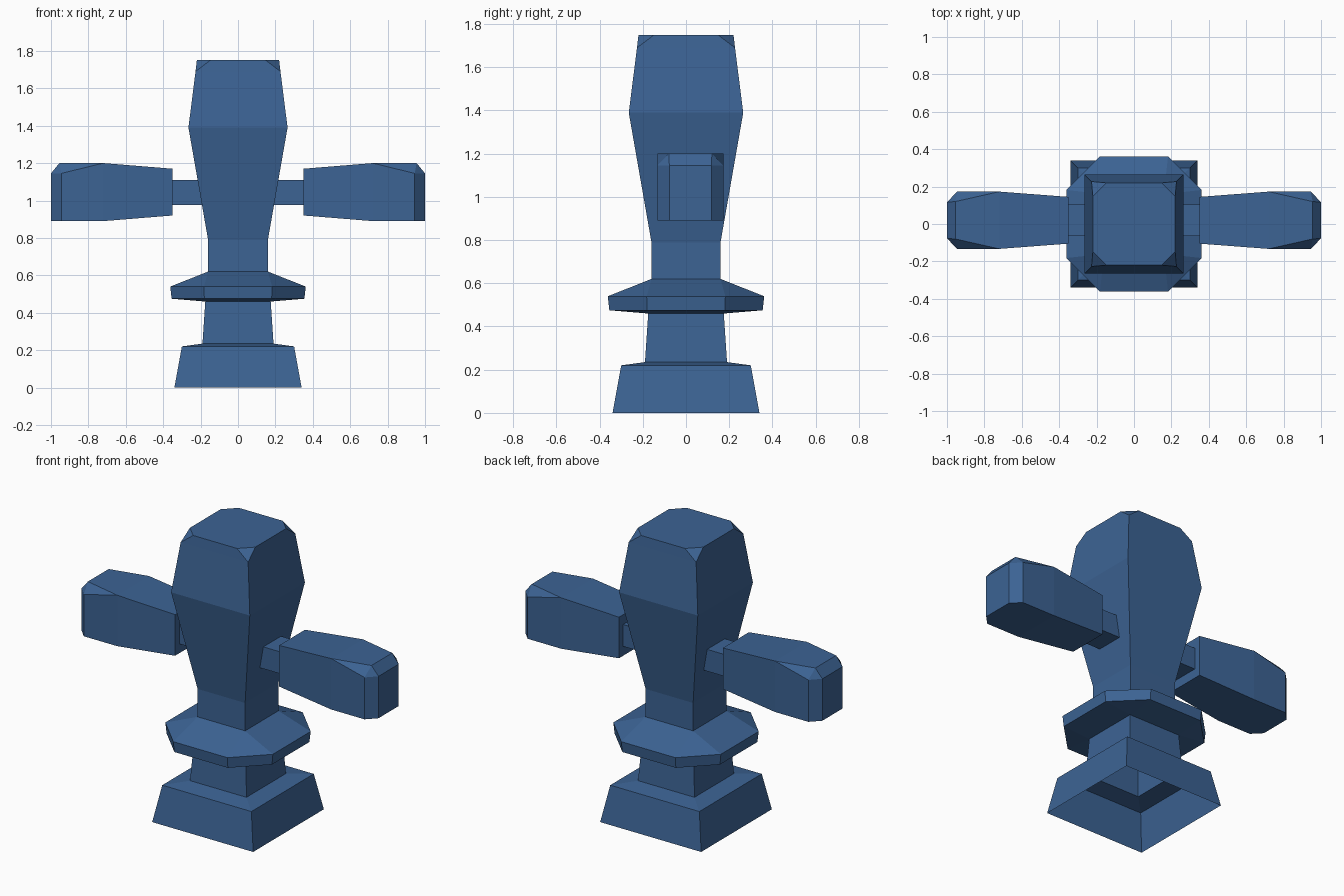
import bpy
import bmesh

old = bpy.data.objects.get("Cube")
if old:
    bpy.data.objects.remove(old, do_unlink=True)

blue = bpy.data.materials.new("steel_blue")
blue.use_nodes = True
colour = (0.045, 0.125, 0.295, 1)
blue.diffuse_color = colour
blue.node_tree.nodes["Principled BSDF"].inputs["Base Color"].default_value = colour


def finish(name, bm):
    """Turn a bmesh into a flat-shaded object."""
    bmesh.ops.recalc_face_normals(bm, faces=bm.faces)
    mesh = bpy.data.meshes.new(name)
    bm.to_mesh(mesh)
    bm.free()
    mesh.materials.append(blue)
    obj = bpy.data.objects.new(name, mesh)
    bpy.context.collection.objects.link(obj)
    return obj


def square_loft(name, rings):
    """Stack square rings (z, half width, corner cut), open at the bottom."""
    bm = bmesh.new()
    loops = []
    for z, h, cut in rings:
        k = h - cut
        outline = [(h, -k), (h, k), (k, h), (-k, h),
                   (-h, k), (-h, -k), (-k, -h), (k, -h)]
        loops.append([bm.verts.new((x, y, z)) for x, y in outline])
    for low, high in zip(loops, loops[1:]):
        for i in range(8):
            j = (i + 1) % 8
            bm.faces.new((low[i], low[j], high[j], high[i]))
    bm.faces.new(loops[-1])
    bmesh.ops.remove_doubles(bm, verts=bm.verts, dist=0.0005)
    return finish(name, bm)


def hull(name, points):
    """Wrap points in a convex solid with clean flat faces."""
    bm = bmesh.new()
    for p in points:
        bm.verts.new(p)
    bmesh.ops.convex_hull(bm, input=bm.verts)
    bmesh.ops.dissolve_limit(bm, angle_limit=0.01, verts=bm.verts, edges=bm.edges)
    return finish(name, bm)


# Hollow foot, stem, eight-sided collar, neck and flared head
square_loft("pedestal_and_head", [
    (0.0, 0.34, 0), (0.22, 0.30, 0), (0.235, 0.19, 0),
    (0.46, 0.175, 0), (0.475, 0.355, 0.175), (0.54, 0.362, 0.18),
    (0.62, 0.16, 0), (0.79, 0.16, 0), (1.39, 0.265, 0),
    (1.69, 0.227, 0), (1.75, 0.22, 0.072),
])

# Side grips on short rods, set slightly towards the back
arm_y = 0.02
for side, word in ((1, "left"), (-1, "right")):
    points = []
    for s in (-1, 1):
        section = [
            (0.35, 0.125, 0.92), (0.35, 0.125, 1.17),
            (0.72, 0.153, 0.89), (0.72, 0.153, 1.2),
            (0.945, 0.153, 0.89), (0.945, 0.153, 1.145),
            (0.955, 0.1, 1.2),
            (1.0, 0.097, 0.89), (1.0, 0.097, 1.145),
        ]
        points += [(side * x, arm_y + s * y, z) for x, y, z in section]
    hull(word + "_grip", points)
    hull(word + "_rod", [(side * x, arm_y + y, z) for x in (0.15, 0.36)
                         for y in (-0.085, 0.085) for z in (0.977, 1.11)])
